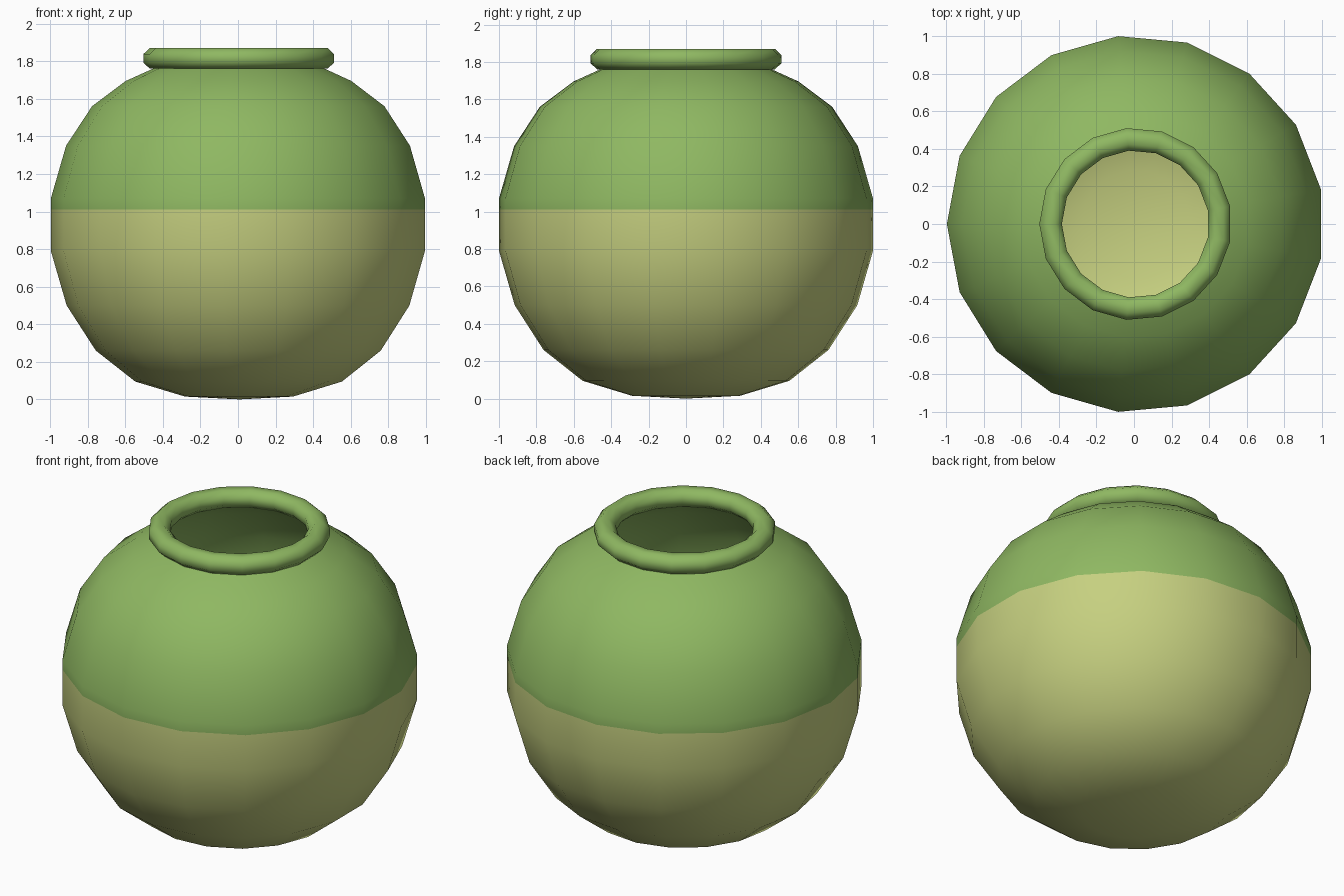
import bpy, bmesh, math

if "Cube" in bpy.data.objects:
    bpy.data.objects.remove(bpy.data.objects["Cube"])

SIDES = 17
SHIFT = 0.008   # odd-sided outline, recentred on x


def material(name, rgb):
    m = bpy.data.materials.new(name)
    m.diffuse_color = (*rgb, 1)
    m.use_nodes = True
    m.node_tree.nodes["Principled BSDF"].inputs["Base Color"].default_value = m.diffuse_color
    return m


GREEN = material("leaf green", (0.275, 0.479, 0.122))
YELLOW = material("pale olive yellow", (0.565, 0.631, 0.216))


def lathe(name, profile, mats, closed=False, split=None):
    """Revolve an (r, z) profile; faces below split get the second material."""
    bm = bmesh.new()
    rings = []
    for r, z in profile:
        if r == 0:
            rings.append([bm.verts.new((SHIFT, 0, z))] * SIDES)
            continue
        ring = []
        for i in range(SIDES):
            a = math.pi + i * math.tau / SIDES
            ring.append(bm.verts.new((r * math.cos(a) + SHIFT, r * math.sin(a), z)))
        rings.append(ring)
    pairs = list(zip(rings, rings[1:]))
    if closed:
        pairs.append((rings[-1], rings[0]))
    for lo, hi in pairs:
        for i in range(SIDES):
            j = (i + 1) % SIDES
            quad = list(dict.fromkeys([lo[i], lo[j], hi[j], hi[i]]))
            f = bm.faces.new(quad)
            f.smooth = True
            if split and f.calc_center_median().z < split:
                f.material_index = 1
    me = bpy.data.meshes.new(name)
    bm.to_mesh(me)
    bm.free()
    for m in mats:
        me.materials.append(m)
    ob = bpy.data.objects.new(name, me)
    bpy.context.collection.objects.link(ob)
    return ob


# Round hollow body, open at the top, two-tone at z = 1.01
SPLIT = 1.01
body = [(0, 0), (0.29, 0.015), (0.555, 0.095), (0.765, 0.26), (0.92, 0.5),
        (1.004, 0.79), (1.004, SPLIT), (1.004, 1.07), (0.923, 1.35),
        (0.785, 1.56), (0.605, 1.695), (0.45, 1.765)]
lathe("pot_body", body, [GREEN, YELLOW], split=SPLIT)

# Thick rounded lip, octagonal in section
HALF = math.cos(math.pi / 8)
rim = []
for k in range(8):
    a = (k + 0.5) * math.tau / 8
    rim.append((0.452 + 0.06 * math.cos(a) / HALF, 1.815 + 0.055 * math.sin(a) / HALF))
lathe("pot_rim", rim, [GREEN], closed=True)
